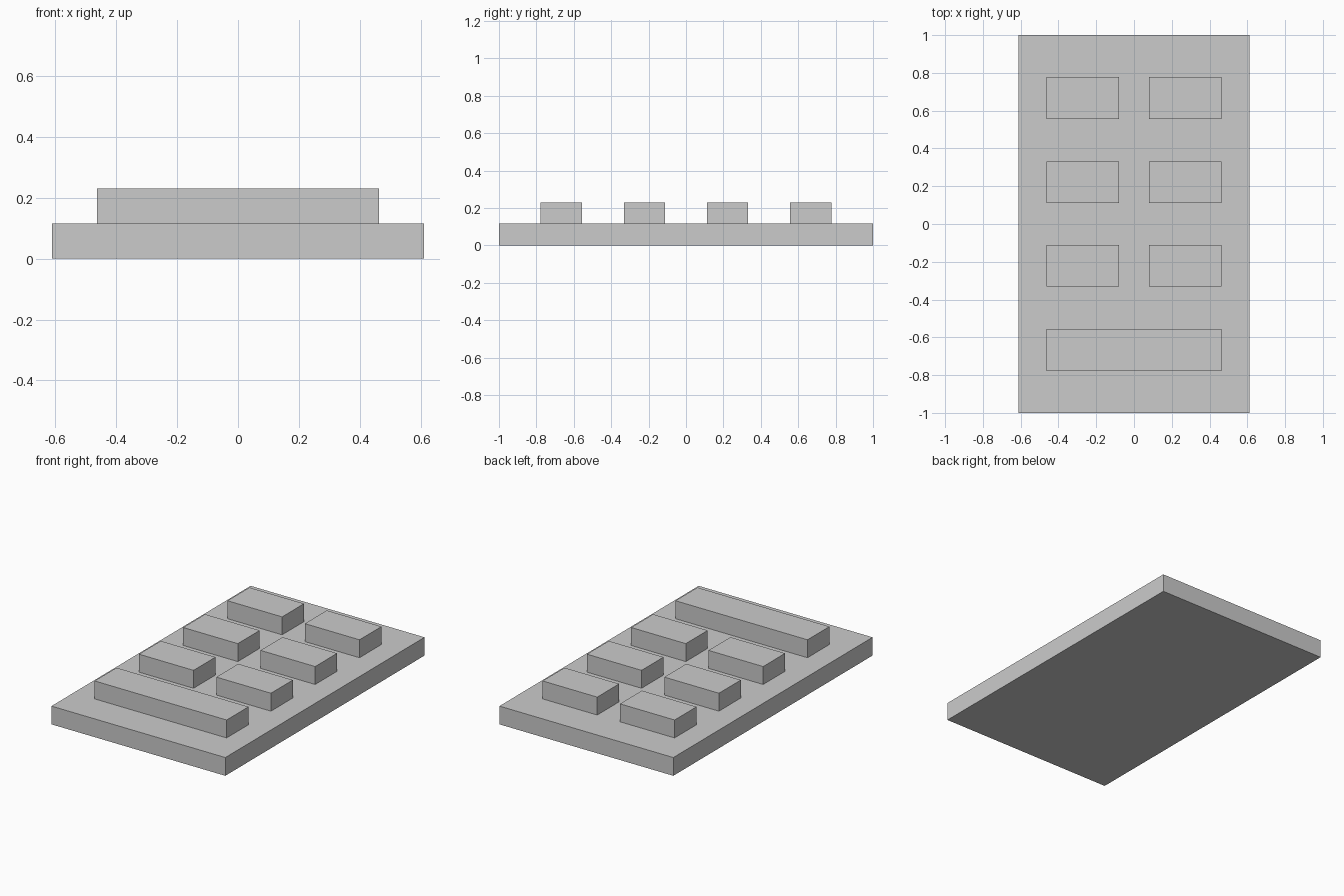
import bpy

if "Cube" in bpy.data.objects:
    bpy.data.objects.remove(bpy.data.objects["Cube"])


def box(name, x, y, z0, z1, width, depth):
    bpy.ops.mesh.primitive_cube_add(size=1, location=(x, y, (z0 + z1) / 2))
    obj = bpy.context.object
    obj.name = name
    obj.scale = (width, depth, z1 - z0)
    bpy.ops.object.transform_apply(location=False, rotation=False, scale=True)
    return obj


BASE_TOP, KEY_TOP = 0.116, 0.23
KEY_DEPTH = 0.22

# Flat base plate
box("base_plate", 0, 0, 0, BASE_TOP, 1.222, 2.0)

# Three rows of paired blocks
for row, y in enumerate((0.667, 0.222, -0.222), start=1):
    for side, sx in (("left", -1), ("right", 1)):
        box(f"block_row{row}_{side}", sx * 0.272, y, BASE_TOP, KEY_TOP, 0.384, KEY_DEPTH)

# Full-width block along the front
box("wide_front_block", 0, -0.667, BASE_TOP, KEY_TOP, 0.928, KEY_DEPTH)
